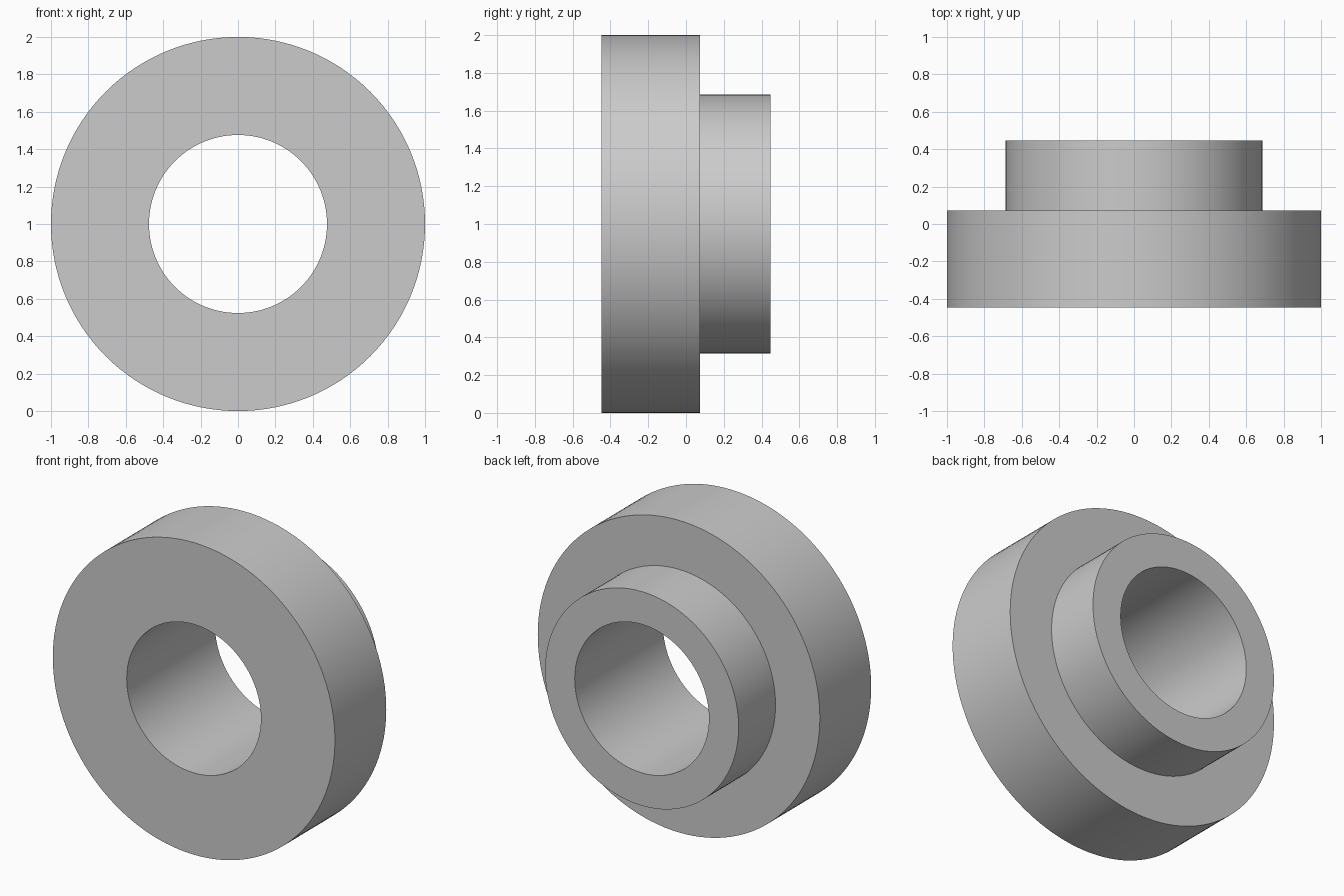
import bpy
import bmesh
import math
from mathutils import Matrix, Vector

cube = bpy.data.objects.get("Cube")
if cube:
    bpy.data.objects.remove(cube, do_unlink=True)

# Dimensions
SEGMENTS = 128
BORE, COLLAR, FLANGE = 0.476, 0.686, 1.0
FRONT, STEP, BACK = -0.447, 0.073, 0.447

# Plain grey material
grey = bpy.data.materials.new("plain_grey")
grey.use_nodes = True
color = (0.6, 0.6, 0.6, 1.0)
grey.diffuse_color = color
grey.node_tree.nodes["Principled BSDF"].inputs["Base Color"].default_value = color

# Stepped cross-section as (radius, y), revolved about the bore axis
profile = [(BORE, FRONT), (FLANGE, FRONT), (FLANGE, STEP),
           (COLLAR, STEP), (COLLAR, BACK), (BORE, BACK)]
bm = bmesh.new()
verts = [bm.verts.new((r, y, 0)) for r, y in profile]
edges = [bm.edges.new((verts[i - 1], verts[i])) for i in range(len(verts))]
bmesh.ops.spin(bm, geom=verts + edges, cent=(0, 0, 0), axis=(0, 1, 0),
               angle=math.tau, steps=SEGMENTS, use_merge=True)
bmesh.ops.remove_doubles(bm, verts=bm.verts, dist=1e-5)
bmesh.ops.recalc_face_normals(bm, faces=bm.faces)
bmesh.ops.transform(bm, matrix=Matrix.Translation(Vector((0, 0, FLANGE))), verts=bm.verts)

mesh = bpy.data.meshes.new("flanged_bushing")
bm.to_mesh(mesh)
bm.free()
mesh.materials.append(grey)
bushing = bpy.data.objects.new("flanged_bushing", mesh)
bpy.context.collection.objects.link(bushing)

# Smooth round walls, crisp rims
bpy.ops.object.select_all(action="DESELECT")
bushing.select_set(True)
bpy.context.view_layer.objects.active = bushing
bpy.ops.object.shade_smooth_by_angle(angle=math.radians(30))
